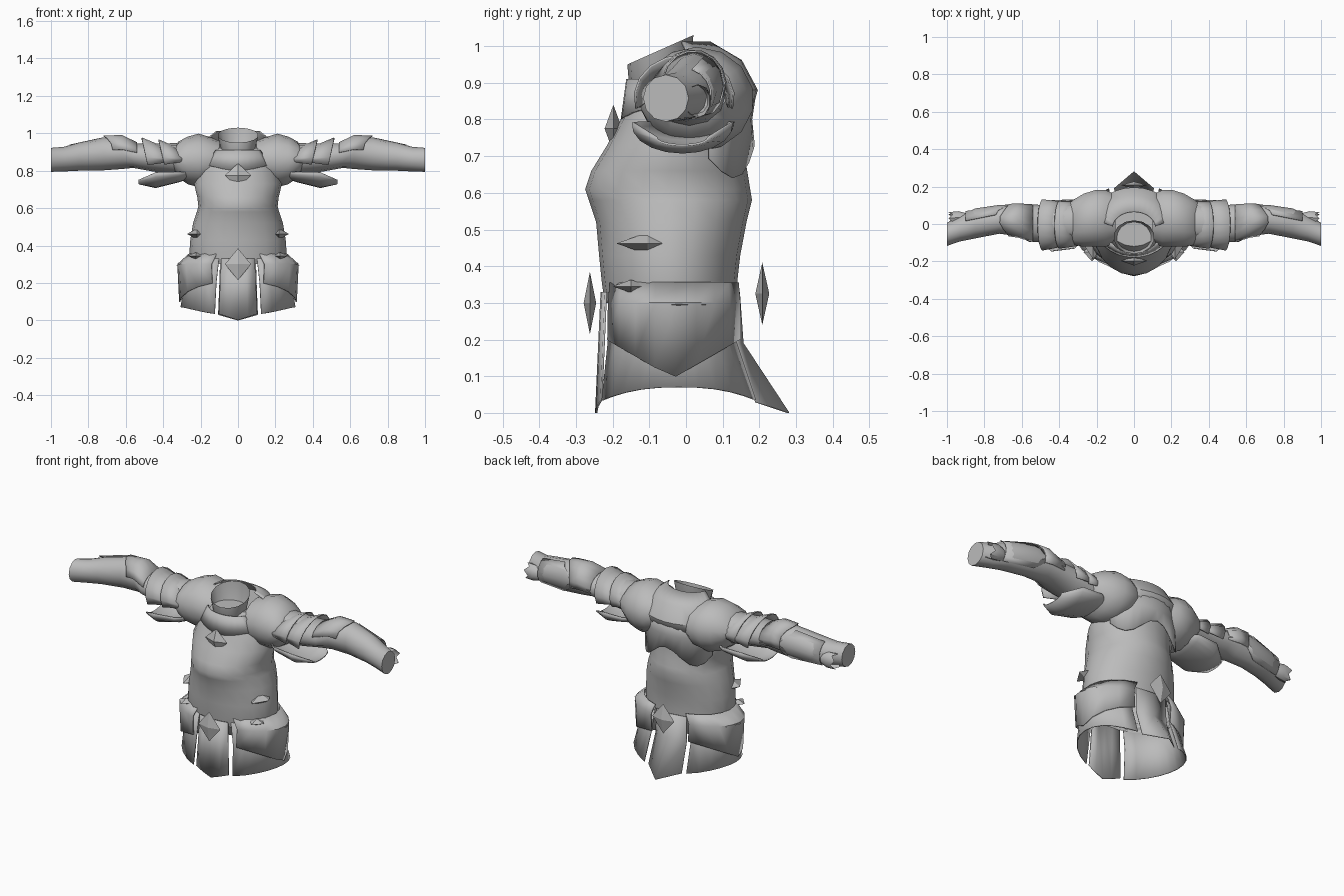
import bpy, bmesh
from math import sin, cos, radians
from mathutils import Vector

if "Cube" in bpy.data.objects:
    bpy.data.objects.remove(bpy.data.objects["Cube"], do_unlink=True)

GREY = (0.5, 0.5, 0.5, 1)
grey = bpy.data.materials.new("plain grey")
grey.use_nodes = True
grey.diffuse_color = GREY
grey.node_tree.nodes["Principled BSDF"].inputs["Base Color"].default_value = GREY


def finish(name, bm, mirror=False, thick=0, angle=38):
    bmesh.ops.recalc_face_normals(bm, faces=bm.faces)
    mesh = bpy.data.meshes.new(name)
    bm.to_mesh(mesh)
    bm.free()
    mesh.materials.append(grey)
    ob = bpy.data.objects.new(name, mesh)
    bpy.context.collection.objects.link(ob)
    bpy.ops.object.select_all(action='DESELECT')
    ob.select_set(True)
    bpy.context.view_layer.objects.active = ob
    bpy.ops.object.shade_smooth_by_angle(angle=radians(angle))
    if thick:
        mod = ob.modifiers.new("Thickness", 'SOLIDIFY')
        mod.thickness, mod.offset = thick, 0
    if mirror:
        ob.modifiers.new("Mirror", 'MIRROR')


def shell(name, axis, rings, arc=(0, 360), n=12, tip=None, caps=(), thick=0, mirror=False):
    """Loft of rings (position, centre u, centre v, radius u, radius v, tilt).
    Axis z: u = x, v = y, angle 0 is the back.  Axis x: u = y, v = z, angle 0 is the top."""
    bm = bmesh.new()
    full = arc[1] - arc[0] == 360
    count = n if full else n + 1
    rows = []
    for i, ring in enumerate(rings):
        t, cu, cv, ru, rv = ring[:5]
        tilt = ring[5] if len(ring) > 5 else 0
        row = []
        for k in range(count):
            a = radians(arc[0] + (arc[1] - arc[0]) * k / n)
            u, v, w = cu + ru * sin(a), cv + rv * cos(a), t + tilt * cos(a)
            if tip and i == len(rings) - 1:
                w += tip(a)
            row.append(bm.verts.new((u, v, w) if axis == 'z' else (w, u, v)))
        rows.append(row)
    for low, high in zip(rows, rows[1:]):
        for k in range(n):
            j = (k + 1) % count
            bm.faces.new((low[k], low[j], high[j], high[k]))
    for c in caps:
        bm.faces.new(rows[c])
    finish(name, bm, mirror, thick)


def body_ring(z, front, back, half_width):
    return (z, 0, (front + back) / 2, half_width, (back - front) / 2)


def gem(name, centre, half, mirror=False):
    """Flat-faced octahedron."""
    bm = bmesh.new()
    for i in range(3):
        for s in (-1, 1):
            p = Vector(centre)
            p[i] += s * half[i]
            bm.verts.new(p)
    bmesh.ops.convex_hull(bm, input=bm.verts)
    finish(name, bm, mirror, angle=5)


# Torso, open at the waist
shell("torso", 'z', [body_ring(*r) for r in (
    (.30, -.222, .14, .25), (.36, -.23, .14, .26), (.43, -.237, .148, .255),
    (.52, -.245, .165, .24), (.58, -.265, .18, .22), (.61, -.275, .175, .212),
    (.66, -.258, .167, .218), (.73, -.215, .155, .235), (.80, -.178, .16, .215),
    (.87, -.15, .185, .2), (.92, -.12, .175, .15))], n=20, caps=(-1,))

# Neck collar with closed floor, rising toward the back
shell("collar", 'z', [(.82, 0, -.07, .05, .045), (.91, 0, -.07, .09, .085, .02),
                      (.99, 0, -.07, .11, .09, .04)], n=14, caps=(0,))
shell("gorget", 'z', [(.91, 0, -.06, .13, .10), (.83, 0, -.04, .19, .135)],
      arc=(115, 245), n=10, tip=lambda a: -.03 * abs(cos(a)) ** 4, thick=.006)

# Upper back mantle and a back plate hanging to two points
shell("mantle", 'z', [(.80, 0, .01, .23, .16), (.88, 0, 0, .23, .193),
                      (.96, 0, 0, .18, .15), (1.01, 0, -.02, .115, .085)],
      arc=(-85, 85), n=14, thick=.006)
shell("back_plate", 'z', [(.88, 0, 0, .225, .19), (.80, 0, 0, .225, .178),
                          (.73, 0, 0, .225, .185)],
      arc=(-70, 70), n=12, tip=lambda a: -.09 * abs(sin(2 * a)) ** 2, thick=.005)

# Skirt panels
shell("side_skirt", 'z', [(.33, 0, -.04, .25, .185), (.2, 0, -.037, .285, .19),
                          (.07, 0, -.018, .305, .23)],
      arc=(26, 156), n=10, tip=lambda a: -.045 * abs(cos(a)) ** 2.5, thick=.005, mirror=True)
shell("front_skirt", 'z', [(.33, 0, -.035, .26, .195), (.035, 0, -.01, .30, .235)],
      arc=(160, 200), n=4, tip=lambda a: -.035 * (1 - abs(sin(a)) / sin(radians(20))),
      thick=.006)
shell("back_skirt", 'z', [(.33, 0, .115, .11, .03), (.19, 0, .115, .115, .04),
                          (.03, 0, .1, .122, .18)],
      arc=(-60, 60), n=2, tip=lambda a: -.03 * (2 * cos(a) - 1), thick=.004)
shell("hip_plate", 'z', [(.355, 0, -.035, .26, .19), (.30, 0, -.035, .322, .195),
                         (.21, 0, -.035, .312, .197)],
      arc=(22, 154), n=8, tip=lambda a: -.115 * (1 - abs(cos(a))), thick=.006, mirror=True)

# Ornaments and waist fins
gem("front_belt_gem", (0, -.262, .30), (.07, .017, .085))
gem("back_belt_gem", (0, .208, .325), (.07, .019, .085))
gem("chest_gem", (0, -.198, .775), (.07, .024, .065))
gem("waist_fin", (.218, -.105, .462), (.054, .085, .03), True)
gem("lower_waist_fin", (.225, -.15, .345), (.045, .05, .018), True)
gem("hip_fin", (.29, -.025, .295), (.04, .08, .014), True)

# Shoulders and arms
shell("shoulder", 'x', [(.10, .03, .86, .13, .10), (.15, .03, .855, .155, .125),
                        (.21, .03, .855, .155, .143), (.27, .02, .855, .145, .127),
                        (.32, .01, .86, .125, .095), (.35, .01, .86, .10, .05)],
      n=14, caps=(0, -1), mirror=True)
shell("sleeve", 'x', [(.20, .02, .86, .1, .09), (.45, 0, .87, .1, .075),
                      (.56, .005, .88, .1, .065), (.62, .02, .897, .085, .088),
                      (.72, .025, .89, .077, .088), (.85, .003, .875, .08, .075),
                      (.93, -.025, .862, .068, .066), (1, -.055, .858, .062, .064)],
      n=12, caps=(0, -1), mirror=True)

# Overlapping arm plates, each flaring outward to a peak at the top
for i, (x0, x1, r) in enumerate(((.30, .40, .105), (.36, .49, .115))):
    shell(f"arm_plate_{i + 1}", 'x',
          [(x0, 0, .86, .115, .05), (x1, -.005, .86, r + .02, r)],
          arc=(-105, 105), n=10, tip=lambda a: .025 * cos(a), thick=.006, mirror=True)

# Hanging flap beneath the upper arm
shell("underarm_flap", 'x', [(.23, .01, .79, .06, .02), (.32, 0, .79, .13, .05),
                             (.44, -.01, .785, .135, .075), (.53, -.01, .75, .07, .02)],
      arc=(85, 275), n=10, thick=.006, mirror=True)

# Elbow guard and pointed forearm plate
shell("elbow_guard", 'x', [(.54, .003, .885, .1, .065), (.62, .018, .897, .09, .092),
                           (.67, .02, .894, .085, .093)],
      arc=(-80, 110), n=8, tip=lambda a: .05 * max(cos(a), 0) ** 3, thick=.005, mirror=True)
shell("forearm_plate", 'x', [(.90, -.01, .868, .078, .074), (.74, .022, .888, .08, .09)],
      arc=(20, 140), n=6, tip=lambda a: -.09 * max(sin(a), 0) ** 4, thick=.005, mirror=True)

# Cuff fastening behind the wrist
shell("wrist_fastening", 'x', [(.90, .03, .85, .03, .035), (.94, .035, .85, .035, .045),
                               (.98, .03, .85, .035, .045)],
      n=10, tip=lambda a: .012 * cos(5 * a), caps=(0,), mirror=True)
